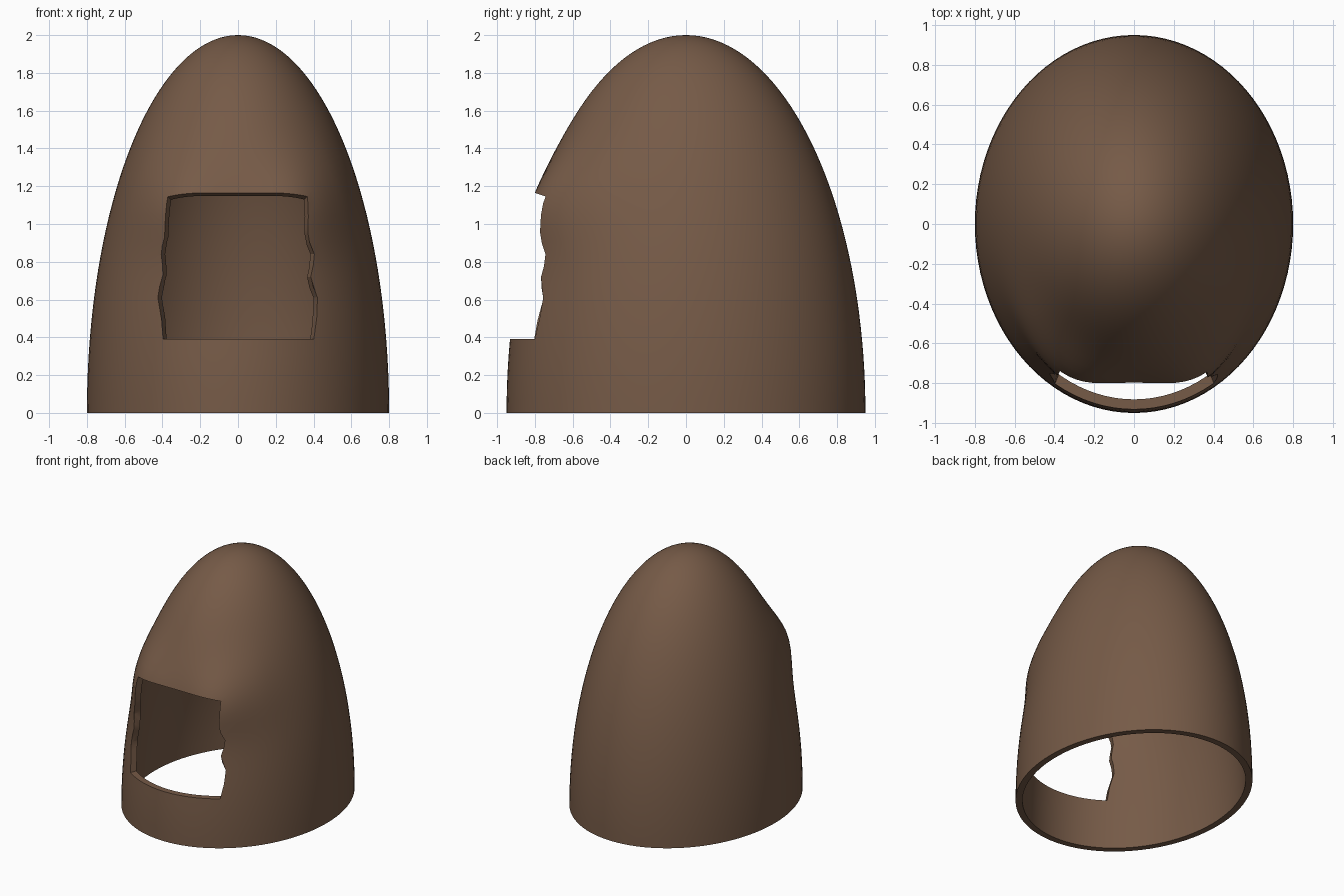
import bpy, bmesh, math

if "Cube" in bpy.data.objects:
    bpy.data.objects.remove(bpy.data.objects["Cube"])

RX, RY, H, WALL = 0.80, 0.95, 2.0, 0.05
SEGS, RINGS = 96, 40

brown = bpy.data.materials.new("warm_brown")
brown.diffuse_color = (0.18, 0.103, 0.063, 1)
brown.use_nodes = True
brown.node_tree.nodes["Principled BSDF"].inputs["Base Color"].default_value = brown.diffuse_color


def make_object(name, bm):
    bmesh.ops.recalc_face_normals(bm, faces=bm.faces)
    mesh = bpy.data.meshes.new(name)
    bm.to_mesh(mesh)
    bm.free()
    ob = bpy.data.objects.new(name, mesh)
    bpy.context.collection.objects.link(ob)
    return ob


def shell_point(a, t):
    # half ellipsoid with soft bulges at the opening's two upper corners
    x, y, z = RX * math.cos(t) * math.cos(a), RY * math.cos(t) * math.sin(a), H * math.sin(t)
    if y < 0:
        for cx in (-0.37, 0.37):
            d2 = (x - cx) ** 2 + (z - 1.13) ** 2
            y -= 0.1 * math.exp(-d2 / 0.067) * min(1, -y / 0.4)
    return x, y, z


# Dome shell
bm = bmesh.new()
rings = [[bm.verts.new(shell_point(2 * math.pi * i / SEGS, math.pi / 2 * j / RINGS))
          for i in range(SEGS)] for j in range(RINGS)]
tip = bm.verts.new((0, 0, H))
for j in range(RINGS):
    for i in range(SEGS):
        k = (i + 1) % SEGS
        if j < RINGS - 1:
            bm.faces.new((rings[j][i], rings[j][k], rings[j + 1][k], rings[j + 1][i]))
        else:
            bm.faces.new((rings[j][i], rings[j][k], tip))
# outward normals for an open shell
bm.normal_update()
dome = make_object("dome_shell", bm)
if dome.data.polygons[0].normal.dot(dome.data.polygons[0].center) < 0:
    dome.data.flip_normals()
dome.data.materials.append(brown)

# Opening cutter: irregular outline, tapering inward
outline = [(-0.376, 0.39), (-0.423, 0.61), (-0.395, 0.73), (-0.41, 0.84), (-0.386, 0.93),
           (-0.376, 1.148), (0.37, 1.148), (0.362, 0.95), (0.407, 0.84), (0.378, 0.72),
           (0.418, 0.61), (0.381, 0.39)]
bm = bmesh.new()
loops = []
for y in (-1.1, -0.4):
    depth = -y - 0.75
    loops.append([bm.verts.new((x * (1 + 1.05 * depth), y,
                                z + (0.34 * depth if z > 1.1 else 0))) for x, z in outline])
n = len(outline)
bm.faces.new(loops[0])
bm.faces.new(loops[1][::-1])
for i in range(n):
    k = (i + 1) % n
    bm.faces.new((loops[0][i], loops[1][i], loops[1][k], loops[0][k]))
cutter = make_object("opening_cutter", bm)
cutter.data.materials.append(brown)
cutter.hide_render = True

# Wall thickness and opening
solid = dome.modifiers.new("wall", 'SOLIDIFY')
solid.thickness = WALL
solid.offset = -1
cut = dome.modifiers.new("opening", 'BOOLEAN')
cut.operation = 'DIFFERENCE'
cut.solver = 'EXACT'
cut.object = cutter
bpy.context.view_layer.objects.active = dome
dome.select_set(True)
for name in ("wall", "opening"):
    bpy.ops.object.modifier_apply(modifier=name)
bpy.data.objects.remove(cutter)

# Flat bottom rim
for v in dome.data.vertices:
    if v.co.z < 0.02:
        v.co.z = 0
bpy.ops.object.shade_smooth_by_angle(angle=math.radians(30))
